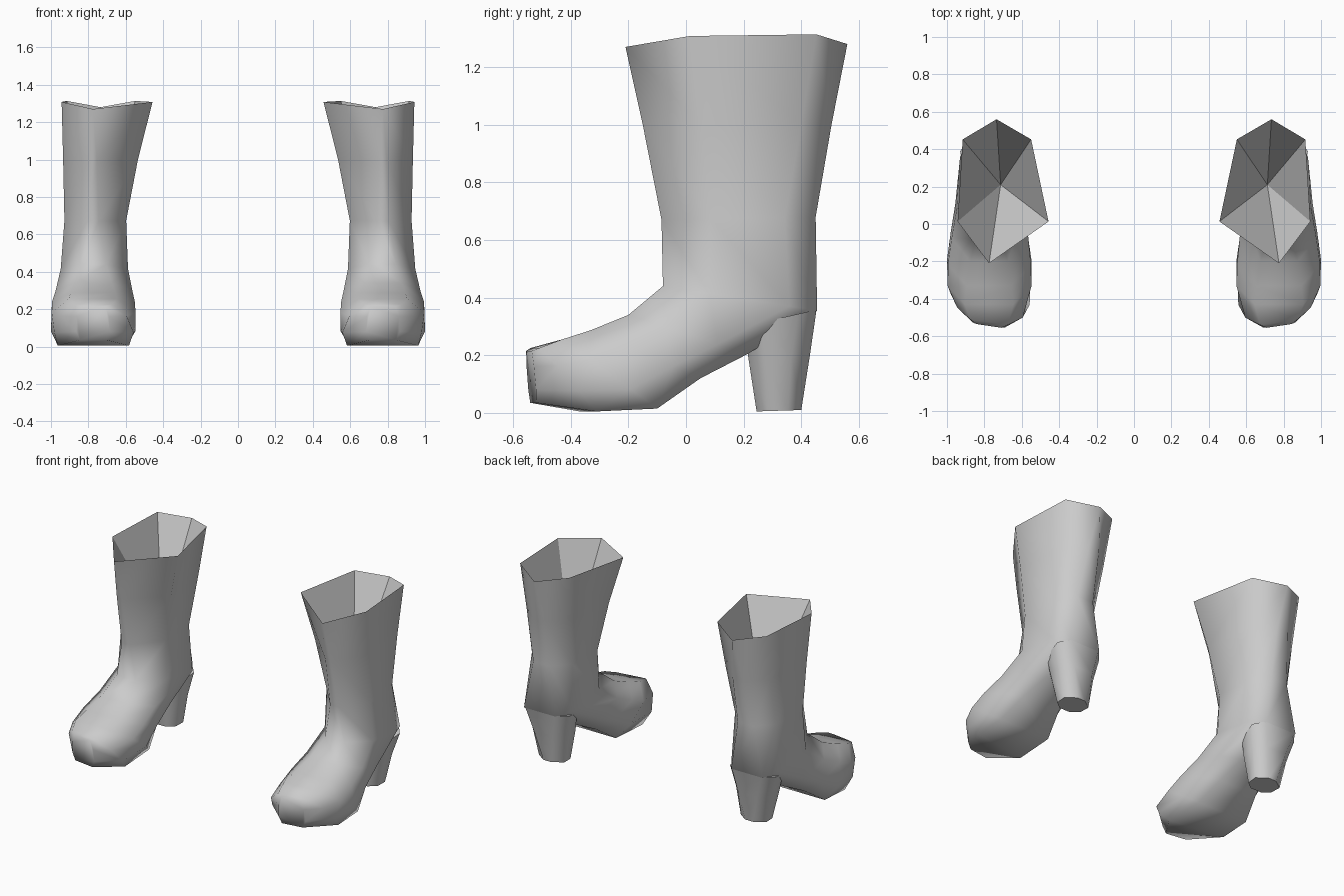
import bpy
import bmesh
import math
from mathutils import Vector

cube = bpy.data.objects.get("Cube")
if cube:
    bpy.data.objects.remove(cube, do_unlink=True)

grey = bpy.data.materials.new("light_grey")
grey.use_nodes = True
COLOUR = (0.6, 0.6, 0.6, 1)
grey.diffuse_color = COLOUR
grey.node_tree.nodes["Principled BSDF"].inputs["Base Color"].default_value = COLOUR

# Each section runs from a front/top point to a back/bottom point:
# front y, z, back y, z, then (position, centre x, half width) of the
# front pair, two side pairs and the back pair
SHAFT_FOOT = [
    (-0.21, 1.27, 0.56, 1.28, 0.775, 0.00, 0.29, 0.70, 0.243, 0.86, 0.733, 0.183, 0.735, 0.00),  # rim
    (-0.15, 1.00, 0.505, 1.00, 0.775, 0.02, 0.31, 0.735, 0.20, 0.84, 0.74, 0.165, 0.74, 0.04),
    (-0.085, 0.67, 0.45, 0.68, 0.775, 0.03, 0.32, 0.763, 0.165, 0.80, 0.755, 0.15, 0.76, 0.06),
    (-0.08, 0.44, 0.455, 0.355, 0.775, 0.07, 0.30, 0.768, 0.18, 0.82, 0.76, 0.17, 0.77, 0.115),  # ankle
    (-0.20, 0.34, 0.215, 0.205, 0.775, 0.10, 0.30, 0.77, 0.205, 0.75, 0.77, 0.185, 0.77, 0.10),
    (-0.33, 0.287, 0.05, 0.12, 0.775, 0.12, 0.30, 0.773, 0.222, 0.75, 0.775, 0.205, 0.775, 0.14),
    (-0.43, 0.255, -0.10, 0.015, 0.775, 0.13, 0.30, 0.772, 0.224, 0.72, 0.774, 0.226, 0.776, 0.185),  # ball
    (-0.525, 0.225, -0.34, 0.005, 0.775, 0.10, 0.28, 0.77, 0.175, 0.68, 0.77, 0.212, 0.773, 0.19),
    (-0.545, 0.215, -0.53, 0.035, 0.775, 0.065, 0.30, 0.775, 0.085, 0.75, 0.775, 0.09, 0.775, 0.07),  # toe
]
HEEL = [
    (0.20, 0.30, 0.453, 0.358, 0.765, 0.08, 0.25, 0.765, 0.14, 0.75, 0.765, 0.165, 0.768, 0.11),
    (0.215, 0.20, 0.43, 0.20, 0.758, 0.07, 0.25, 0.758, 0.125, 0.70, 0.758, 0.13, 0.758, 0.07),
    (0.245, 0.005, 0.40, 0.01, 0.75, 0.04, 0.25, 0.75, 0.09, 0.70, 0.75, 0.095, 0.75, 0.03),
]


def ring(section, side, lift=0.0, skew=0.0):
    """Eight points round one section of the boot."""
    fy, fz, by, bz, fx, wf, t1, x1, w1, t2, x2, w2, bx, wb = section
    pairs = [(0, fx, wf), (t1, x1, w1), (t2, x2, w2), (1, bx, wb)]
    loop = [(t, x + w) for t, x, w in pairs] + [(t, x - w) for t, x, w in reversed(pairs)]
    points = []
    for t, x in loop:
        up = lift if 0 < t < 1 else 0
        y = fy + (by - fy) * t + skew * (x - fx)
        points.append(Vector((side * x, y, fz + (bz - fz) * t + up)))
    return points


def loft(name, rings, tip=None):
    """Skin the rings; the first is capped flat, or by a funnel down to tip."""
    bm = bmesh.new()
    loops = [[bm.verts.new(p) for p in r] for r in rings]
    for a, b in zip(loops, loops[1:]):
        for i in range(8):
            j = (i + 1) % 8
            bm.faces.new((a[i], a[j], b[j], b[i]))
    bm.faces.new(loops[-1])
    if tip:
        centre = bm.verts.new(tip)
        for i in range(8):
            bm.faces.new((loops[0][(i + 1) % 8], loops[0][i], centre))
    else:
        bm.faces.new(loops[0])
    bmesh.ops.remove_doubles(bm, verts=bm.verts, dist=0.0005)
    bmesh.ops.recalc_face_normals(bm, faces=bm.faces)
    mesh = bpy.data.meshes.new(name)
    bm.to_mesh(mesh)
    bm.free()
    mesh.materials.append(grey)
    obj = bpy.data.objects.new(name, mesh)
    bpy.context.collection.objects.link(obj)
    bpy.ops.object.select_all(action="DESELECT")
    obj.select_set(True)
    bpy.context.view_layer.objects.active = obj
    bpy.ops.object.shade_smooth_by_angle(angle=math.radians(75))
    # Funnel facets stay flat
    if tip:
        for poly in mesh.polygons:
            if any((mesh.vertices[v].co - tip).length < 0.001 for v in poly.vertices):
                poly.use_smooth = False


for label, side in (("left", 1), ("right", -1)):
    last = len(SHAFT_FOOT) - 1
    rings = [ring(s, side, lift=0.035 if i == 0 else 0, skew=0.15 if i >= last - 1 else 0)
             for i, s in enumerate(SHAFT_FOOT)]
    loft(label + "_boot_upper", rings, Vector((side * 0.713, 0.21, 0.7)))
    loft(label + "_boot_heel", [ring(s, side) for s in HEEL])
